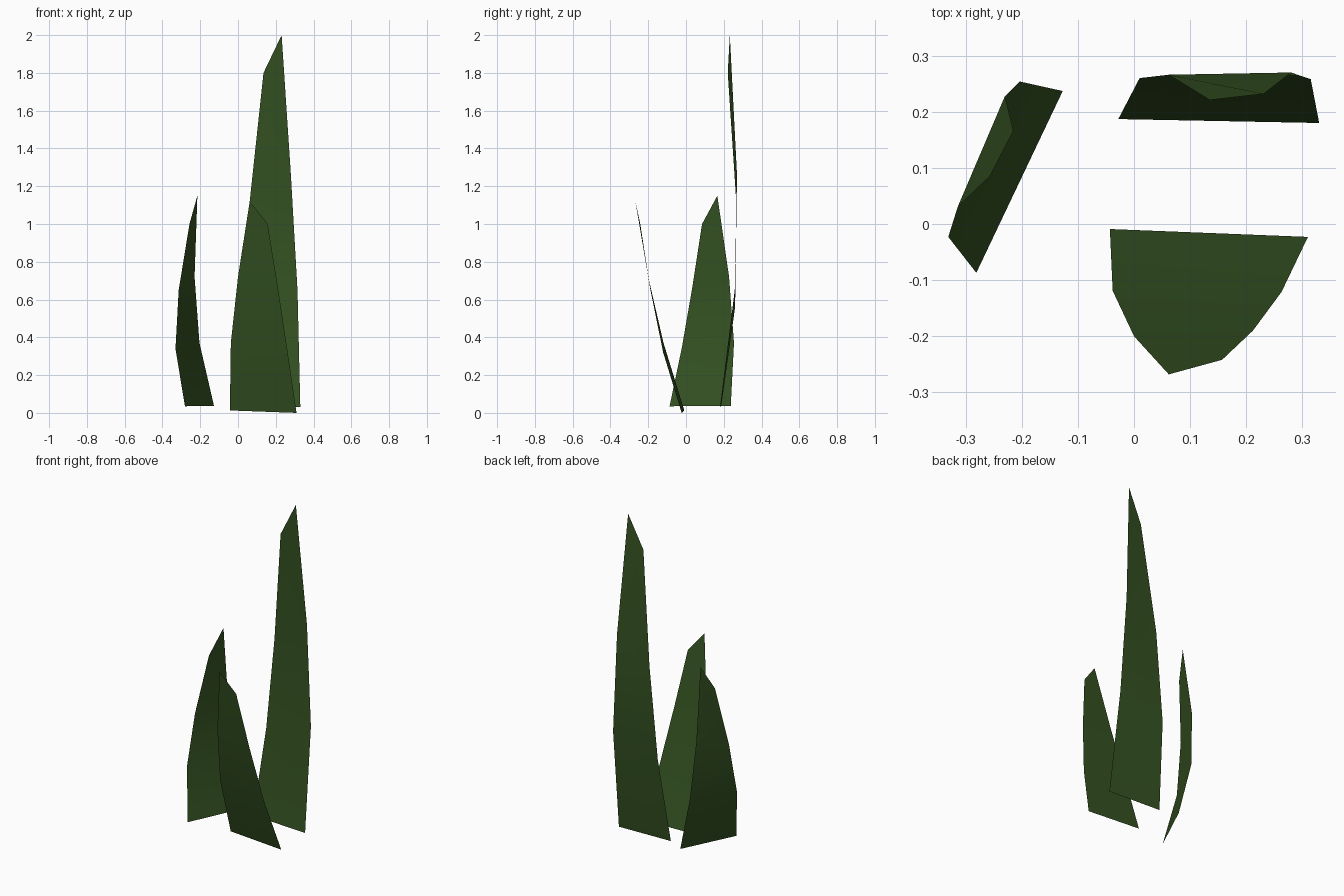
import bpy
import bmesh

# Shared leaf colour
green = bpy.data.materials.new("leaf_green")
green.diffuse_color = (0.035, 0.085, 0.016, 1.0)


def blade(name, left, right):
    """Leaf strip: left and right edges run from base to top, one point per row."""
    bm = bmesh.new()
    rows = [(bm.verts.new(a), bm.verts.new(b)) for a, b in zip(left, right)]
    for (a, b), (c, d) in zip(rows, rows[1:]):
        f = bm.faces.new((a, b, d, c))
        f.smooth = True
    mesh = bpy.data.meshes.new(name)
    bm.to_mesh(mesh)
    bm.free()
    mesh.materials.append(green)
    obj = bpy.data.objects.new(name, mesh)
    bpy.context.collection.objects.link(obj)
    return obj


# Tall leaf at the back, tip on its right edge
blade("tall_back_leaf",
      [(-0.028, 0.187, 0.04), (0.01, 0.26, 0.56), (0.062, 0.266, 1.12), (0.135, 0.221, 1.8)],
      [(0.33, 0.18, 0.03), (0.315, 0.258, 0.65), (0.28, 0.27, 1.26), (0.231, 0.232, 2.0)])

# Front leaf leaning forward, tip on its left edge
blade("front_leaf",
      [(-0.043, -0.009, 0.013), (-0.038, -0.119, 0.37), (0.0, -0.2, 0.72), (0.062, -0.268, 1.12)],
      [(0.31, -0.023, 0.0), (0.263, -0.121, 0.32), (0.212, -0.19, 0.66), (0.157, -0.242, 1.0)])

# Left leaf turned sideways, tip on its rear edge
blade("left_leaf",
      [(-0.281, -0.087, 0.035), (-0.331, -0.023, 0.34), (-0.314, 0.031, 0.65), (-0.257, 0.085, 1.0)],
      [(-0.127, 0.237, 0.037), (-0.204, 0.254, 0.37), (-0.23, 0.228, 0.72), (-0.215, 0.166, 1.15)])
